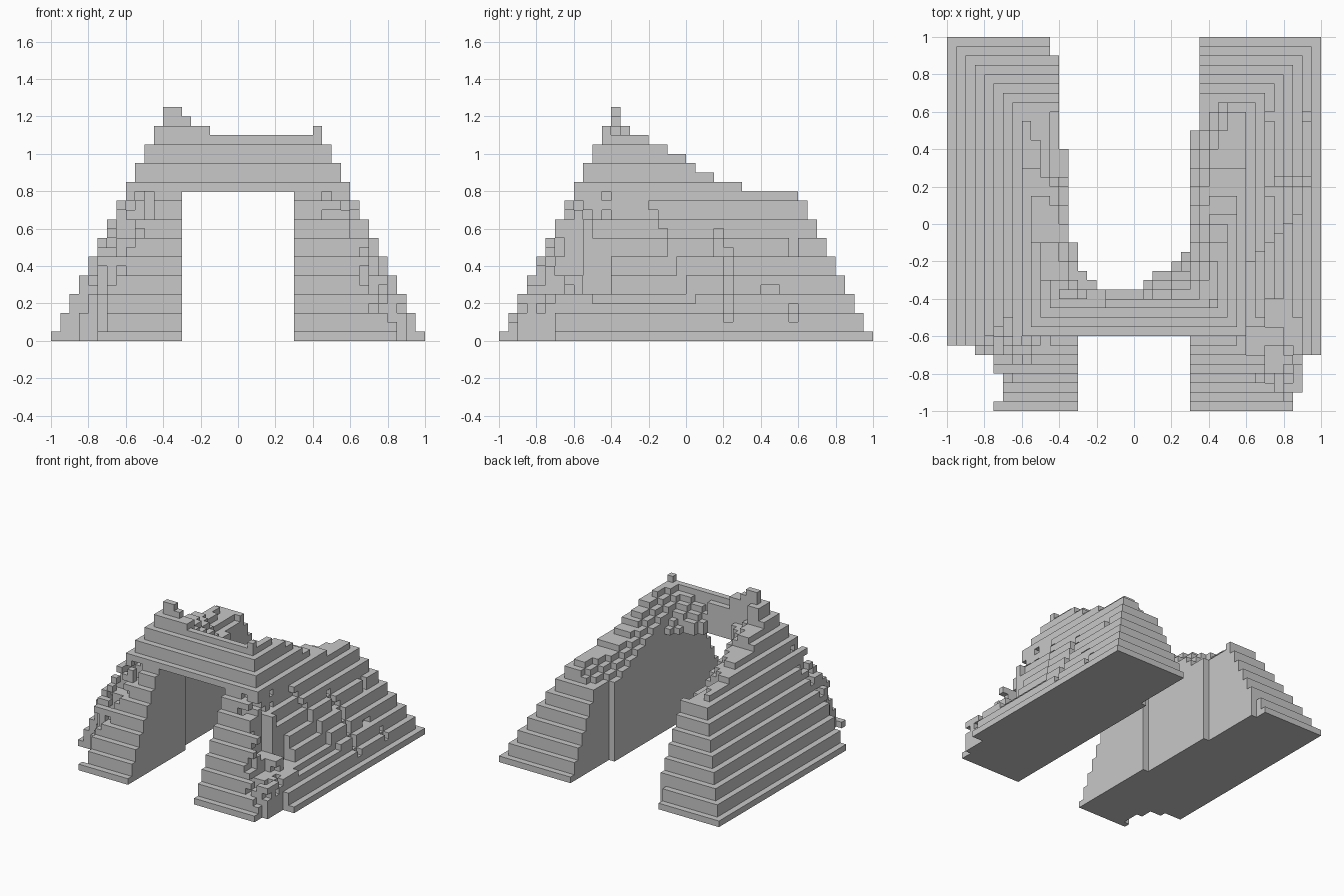
import bpy, bmesh, random
from mathutils import Vector

cube = bpy.data.objects.get("Cube")
if cube:
    bpy.data.objects.remove(cube, do_unlink=True)

random.seed(4)
U = 0.05  # block size

stone = bpy.data.materials.new("grey stone")
stone.use_nodes = True
grey = (0.58, 0.58, 0.58, 1)
stone.diffuse_color = grey
stone.node_tree.nodes["Principled BSDF"].inputs["Base Color"].default_value = grey


def step(v, table, last):
    """Value of the first row whose limit is above v."""
    for limit, value in table:
        if v < limit:
            return value
    return last


# Broken top edge of each side, falling towards the back
LEFT_RIDGE = [(-0.2, 1.1), (-0.1, 1.05), (0, 1.0), (0.05, 0.95), (0.15, 0.9), (0.3, 0.85)]
RIGHT_RIDGE = [(-0.3, 1.1), (-0.1, 1.0), (0.15, 0.9), (0.3, 0.85)]
# Inner wall of the passage, and back edge of the bridge
RIGHT_WALL = [(-0.25, 0.3), (0.4, 0.35), (0.9, 0.4)]
BRIDGE_BACK = [(-0.3, -0.1), (-0.25, -0.25), (-0.2, -0.3), (0.05, -0.35),
               (0.1, -0.3), (0.2, -0.25), (0.25, -0.2)]
# Broken front corners of the plan
RIGHT_CORNER = [(0.7, -1), (0.75, -0.8), (0.85, -0.7)]
LEFT_CORNER = [(0.85, -1), (0.9, -0.9)]
# Blocks missing from the facing of the left side: y and z ranges
GAPS = [(0.15, 0.2, 0.45, 0.6), (0.2, 0.25, 0.1, 0.5), (0.4, 0.5, 0.25, 0.3),
        (0.55, 0.6, 0.1, 0.2), (0.55, 0.6, 0.45, 0.55)]


def top_limit(x, y):
    # Stubs left standing above the bridge
    if -0.4 < y < -0.35 and -0.4 < x < -0.25:
        return 1.25 if x < -0.3 else 1.2
    if -0.45 < y < -0.35 and -0.45 < x < -0.15:
        return 1.15
    if -0.35 < y < -0.3 and -0.45 < x < -0.35:
        return 1.15
    if -0.45 < y < -0.4 and 0.4 < x < 0.45:
        return 1.15
    if y < -0.4:
        return 1.1
    # Right side, with a bite in its top
    if x < -0.3:
        if -0.5 < x and 0.25 < y < 0.6:
            return 0.7 if -0.45 < x else 0.75
        slope = 0.85 + 0.9 * (-x - 0.35) - 0.5 * y
        return min(step(y, RIGHT_RIDGE, 0.8), max(0.75, slope))
    # Bridge
    if x < 0.05:
        return 1.05 if y < -0.35 else 0.95
    if x < 0.3:
        return 1.1 - 1.1 * (y + 0.4) - 0.5 * (0.3 - x)
    # Left side, crumbling towards the passage
    return min(step(y, LEFT_RIDGE, 0.8), max(0.65, 0.85 + x - 0.3 - 0.5 * y))


def solid(x, y, z, k):
    ax, m = abs(x), max(abs(x), abs(y))
    edge = 1 - U * ((k + 1) // 2)                    # stepped pyramid
    if m > edge or z > top_limit(x, y):
        return False
    # Passage and open back
    wall = step(y, RIGHT_WALL, 0.45) if x < 0 else (0.3 if y < 0.5 else 0.35)
    if ax < wall and (z < 0.8 or y > step(x, BRIDGE_BACK, -0.15)):
        return False
    # Broken front corners
    if x < 0:
        if y < step(ax, RIGHT_CORNER, -0.65) and not (ax < 0.75 and y < -0.95):
            return False
    elif y < step(ax, LEFT_CORNER, -0.7):
        return False
    # Hollow in the left front corner, with rubble across its middle
    if x > 0.7 and -0.85 < y < -0.4:
        rubble = -0.65 < y < -0.55 and x < 0.8
        if z > (0.35 if rubble else 0.25):
            return False
    if x > 0.6 and -0.7 < y < -0.55 and z > 0.35:
        return False
    # Ragged blocks along the front corners
    near = abs(ax + y)
    if y < -0.4 and near < 0.16 and 0.1 < z < 0.8 and m > edge - 0.1:
        if random.random() < 0.55 - near:
            return False
    # Worn facing of the left side
    if x > 0 and x > edge - U:
        if 0.2 < z < 0.75 and -0.5 < y < -0.2 + 0.45 * (0.75 - z):
            return False
        if any(a < y < b and c < z < d for a, b, c, d in GAPS):
            return False
    return True


cells = set()
for i in range(-20, 20):
    for j in range(-20, 20):
        for k in range(25):
            if solid((i + 0.5) * U, (j + 0.5) * U, (k + 0.5) * U, k):
                cells.add((i, j, k))


def build(name, part):
    """Skin the exposed sides of a set of blocks and merge flat areas."""
    bm = bmesh.new()
    verts = {}
    for c in part:
        for axis in range(3):
            for side in (0, 1):
                near = list(c)
                near[axis] += 2 * side - 1
                if tuple(near) in cells:
                    continue
                loop = []
                for a, b in ((0, 0), (1, 0), (1, 1), (0, 1)):
                    p = list(c)
                    p[axis] += side
                    p[(axis + 1) % 3] += a
                    p[(axis + 2) % 3] += b
                    p = tuple(p)
                    if p not in verts:
                        verts[p] = bm.verts.new(Vector(p) * U)
                    loop.append(verts[p])
                bm.faces.new(loop if side else loop[::-1])
    bmesh.ops.dissolve_limit(bm, angle_limit=0.01, verts=bm.verts, edges=bm.edges)
    mesh = bpy.data.meshes.new(name)
    bm.to_mesh(mesh)
    bm.free()
    mesh.materials.append(stone)
    bpy.context.collection.objects.link(bpy.data.objects.new(name, mesh))


# Two stepped flanks joined by the bridge over the entrance
build("left_flank", [c for c in cells if c[0] >= 6])
build("right_flank", [c for c in cells if c[0] < -6])
build("entrance_bridge", [c for c in cells if -6 <= c[0] < 6])
